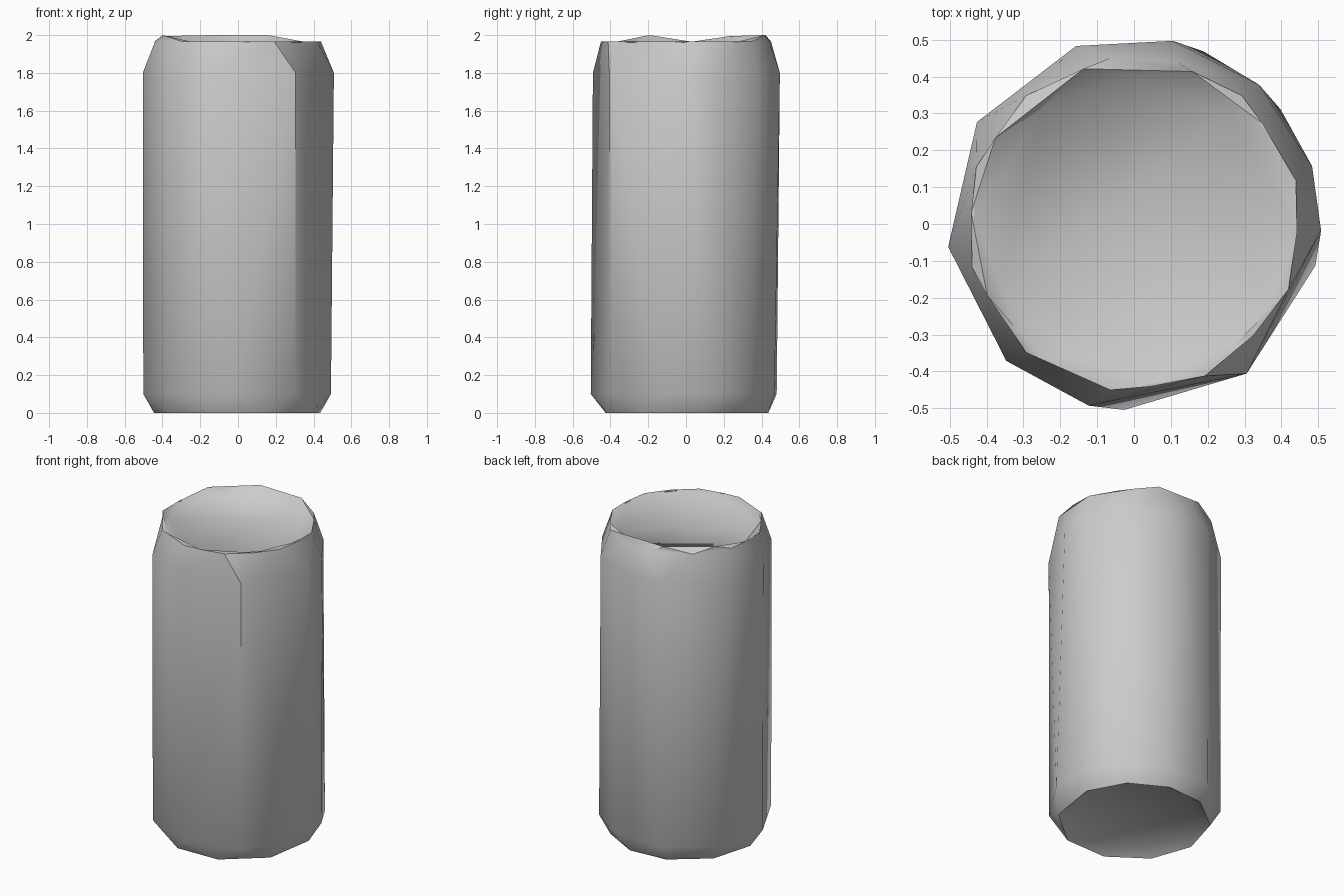
import bpy, bmesh
from math import sin, cos, radians, tau, pi

if "Cube" in bpy.data.objects:
    bpy.data.objects.remove(bpy.data.objects["Cube"])

bm = bmesh.new()


def ring(radius, z, angles):
    """Irregular low-poly ring; z may be one height or one height per corner."""
    zs = z if isinstance(z, list) else [z] * len(angles)
    return [(radians(a), bm.verts.new((radius * cos(radians(a)), radius * sin(radians(a)), h)))
            for a, h in zip(angles, zs)]


def stitch(a, b):
    """Triangulated band between two rings with any corner counts (angles ascending)."""
    na, nb = len(a), len(b)
    at = lambda r, i: r[i % len(r)][0] + tau * (i // len(r))
    # start b at the corner nearest to the first corner of a
    gap = lambda k: abs((b[k][0] - a[0][0] + pi) % tau - pi)
    s = min(range(nb), key=gap)
    if b[s][0] - a[0][0] > pi:
        s -= nb
    elif a[0][0] - b[s][0] > pi:
        s += nb
    i = j = 0
    while i < na or j < nb:
        va, vb = a[i % na][1], b[(s + j) % nb][1]
        mid_a = at(a, i) + at(a, i + 1)
        mid_b = at(b, s + j) + at(b, s + j + 1)
        if j >= nb or (i < na and mid_a <= mid_b):
            i += 1
            bm.faces.new((va, a[i % na][1], vb))
        else:
            j += 1
            bm.faces.new((va, b[(s + j) % nb][1], vb))


LO, HI = 1.965, 2.0
rings = [
    # recessed base, foot, lower body edge
    ring(0.37, 0.045, [20, 60, 100, 140, 180, 220, 260, 300, 340]),
    ring(0.445, 0.0, [12, 45, 78, 110, 146, 182, 217, 253, 290, 330]),
    ring(0.505, 0.1, [18, 38, 68, 108, 147, 187, 227, 267, 307, 347]),
    # upper body edge, shoulder
    ring(0.508, 1.8, [18, 48, 78, 108, 147, 187, 227, 256, 307, 358]),
    ring(0.455, LO, [15, 50, 75, 98, 130, 160, 195, 230, 262, 295, 337]),
    # uneven rim, lid edge
    ring(0.443, [LO, HI, HI, 1.995, LO, HI, LO, LO, LO, LO],
         [38, 69, 108, 148, 176, 206, 236, 276, 317, 357]),
    ring(0.4, 1.95, [7, 49, 89, 128, 167, 206, 246, 286, 327]),
]
for lower, upper in zip(rings, rings[1:]):
    stitch(lower, upper)

# lid and base panels
bm.faces.new([v for _, v in rings[-1]])
bm.faces.new([v for _, v in reversed(rings[0])])
bmesh.ops.recalc_face_normals(bm, faces=bm.faces[:])

mesh = bpy.data.meshes.new("can")
bm.to_mesh(mesh)
bm.free()
can = bpy.data.objects.new("can", mesh)
bpy.context.collection.objects.link(can)
bpy.context.view_layer.objects.active = can
can.select_set(True)
bpy.ops.object.shade_smooth_by_angle(angle=radians(38))
